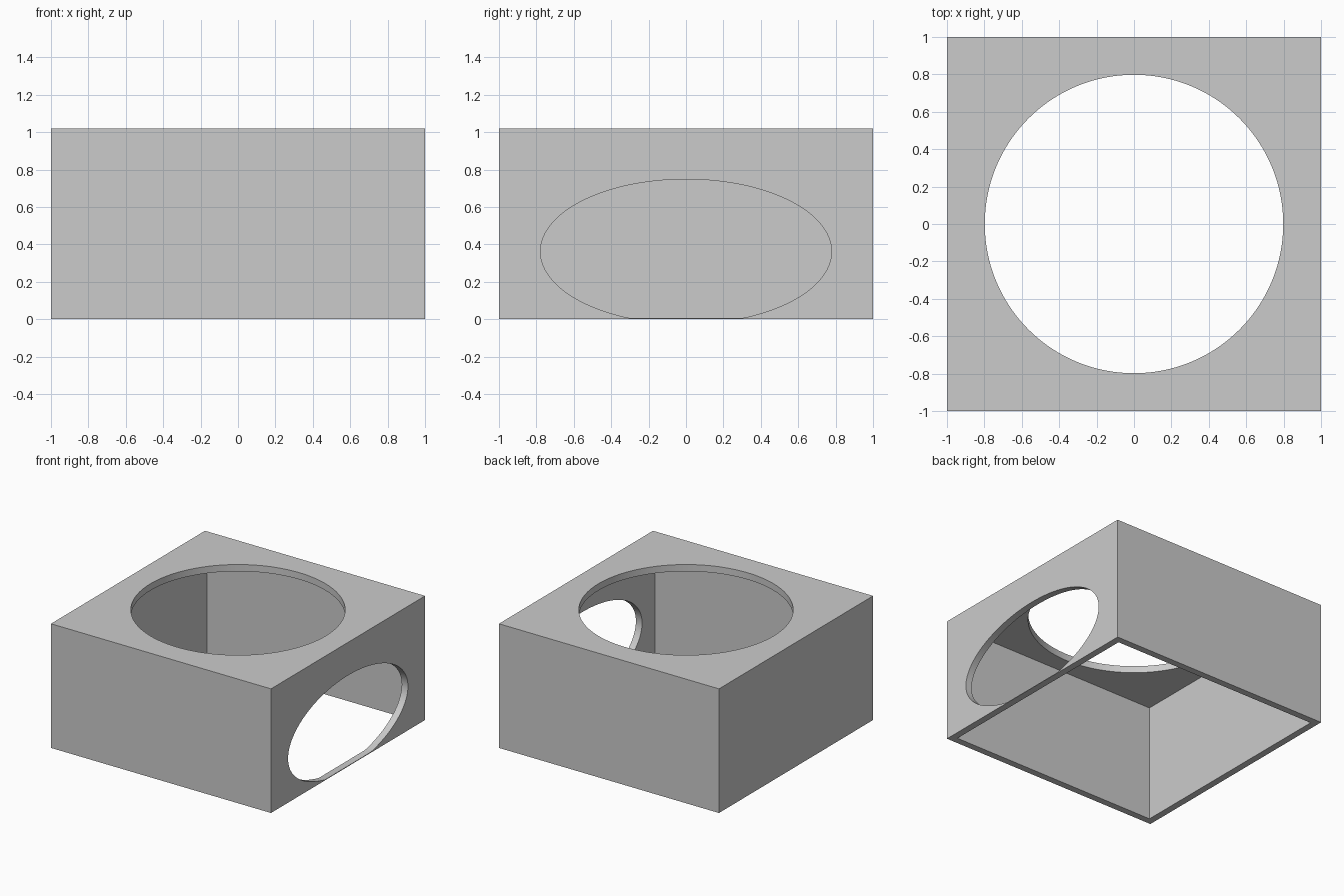
import bpy, bmesh, math
from mathutils import Vector

if "Cube" in bpy.data.objects:
    bpy.data.objects.remove(bpy.data.objects["Cube"])

HEIGHT, WALL, SEGMENTS = 1.02, 0.056, 128


def prism(name, profile, direction):
    """Extrude a closed 3D profile along a direction into a solid."""
    bm = bmesh.new()
    face = bm.faces.new([bm.verts.new(p) for p in profile])
    top = bmesh.ops.extrude_face_region(bm, geom=[face], use_keep_orig=True)
    moved = [v for v in top["geom"] if isinstance(v, bmesh.types.BMVert)]
    bmesh.ops.translate(bm, verts=moved, vec=Vector(direction))
    bmesh.ops.recalc_face_normals(bm, faces=bm.faces)
    mesh = bpy.data.meshes.new(name)
    bm.to_mesh(mesh)
    bm.free()
    obj = bpy.data.objects.new(name, mesh)
    bpy.context.collection.objects.link(obj)
    return obj


def square(half, z):
    return [(-half, -half, z), (half, -half, z), (half, half, z), (-half, half, z)]


def ellipse(ra, rb):
    angles = [2 * math.pi * i / SEGMENTS for i in range(SEGMENTS)]
    return [(ra * math.cos(a), rb * math.sin(a)) for a in angles]


def cut(target, cutter):
    cutter.hide_render = True
    mod = target.modifiers.new(cutter.name, 'BOOLEAN')
    mod.operation, mod.solver, mod.object = 'DIFFERENCE', 'EXACT', cutter
    bpy.context.view_layer.objects.active = target
    bpy.ops.object.modifier_apply(modifier=mod.name)
    bpy.data.objects.remove(cutter)


# Box shell, open underneath
box = prism("box_shell", square(1, 0), (0, 0, HEIGHT))
cut(box, prism("cavity", square(1 - WALL, -0.2), (0, 0, HEIGHT - WALL + 0.2)))

# Round opening in the top
cut(box, prism("top_hole", [(x, y, 0.8) for x, y in ellipse(0.798, 0.798)], (0, 0, 0.5)))

# Oval opening in the right wall, flattened just above the bottom rim
oval = [(0.8, y, z + 0.362) for y, z in ellipse(0.778, 0.386)]
cut(box, prism("side_hole", [p for p in oval if p[2] > 0.004], (0.5, 0, 0)))

# Smooth the hole rims, keep the box edges sharp
bpy.ops.object.select_all(action='DESELECT')
box.select_set(True)
bpy.context.view_layer.objects.active = box
bpy.ops.object.shade_smooth_by_angle(angle=math.radians(30))
